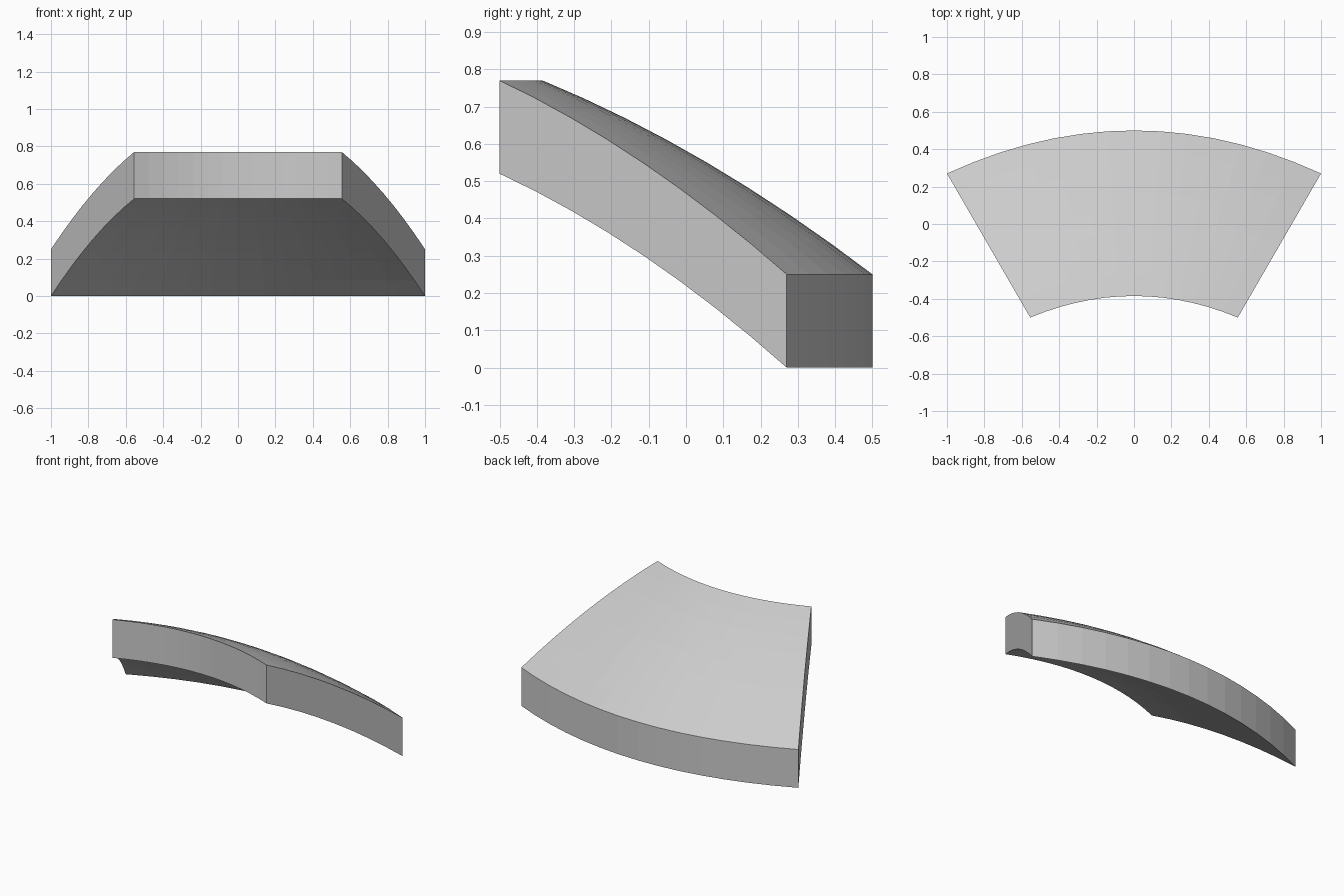
import bpy
import bmesh

# Remove the default cube only
cube = bpy.data.objects.get("Cube")
if cube:
    bpy.data.objects.remove(cube, do_unlink=True)

# Single light grey finish
grey = bpy.data.materials.new("light_grey")
grey.use_nodes = True
colour = (0.6, 0.6, 0.6, 1)
grey.diffuse_color = colour
grey.node_tree.nodes["Principled BSDF"].inputs["Base Color"].default_value = colour

ROWS, COLS = 8, 14


def lerp(a, b, t):
    return a + (b - a) * t


def panel_point(t, u, inner_z, outer_z, bulge):
    """Point at t from inner to outer edge and u from -1 to 1 across."""
    x = u * lerp(0.555, 1.0, t)
    y = lerp(-0.5, 0.27, t) + lerp(0.115, 0.23, t) * (1 - u * u)
    z = lerp(inner_z, outer_z, t) + 4 * bulge * t * (1 - t)
    return x, y, z


def add_sheet(bm, *heights):
    """Grid of vertices forming one curved skin of the panel."""
    return [[bm.verts.new(panel_point(r / ROWS, 2 * c / COLS - 1, *heights))
             for c in range(COLS + 1)] for r in range(ROWS + 1)]


bm = bmesh.new()
top = add_sheet(bm, 0.77, 0.25, 0.039)
bottom = add_sheet(bm, 0.52, 0.0, 0.041)

# Upper and lower curved skins
for r in range(ROWS):
    for c in range(COLS):
        for sheet in (top, bottom):
            bm.faces.new((sheet[r][c], sheet[r][c + 1],
                          sheet[r + 1][c + 1], sheet[r + 1][c]))

# Inner and outer curved walls
for r in (0, ROWS):
    for c in range(COLS):
        bm.faces.new((top[r][c], top[r][c + 1], bottom[r][c + 1], bottom[r][c]))

# Straight side walls
for c in (0, COLS):
    for r in range(ROWS):
        bm.faces.new((top[r][c], top[r + 1][c], bottom[r + 1][c], bottom[r][c]))

bmesh.ops.recalc_face_normals(bm, faces=bm.faces)
mesh = bpy.data.meshes.new("curved_panel")
bm.to_mesh(mesh)
bm.free()
mesh.materials.append(grey)
panel = bpy.data.objects.new("curved_panel", mesh)
bpy.context.collection.objects.link(panel)
